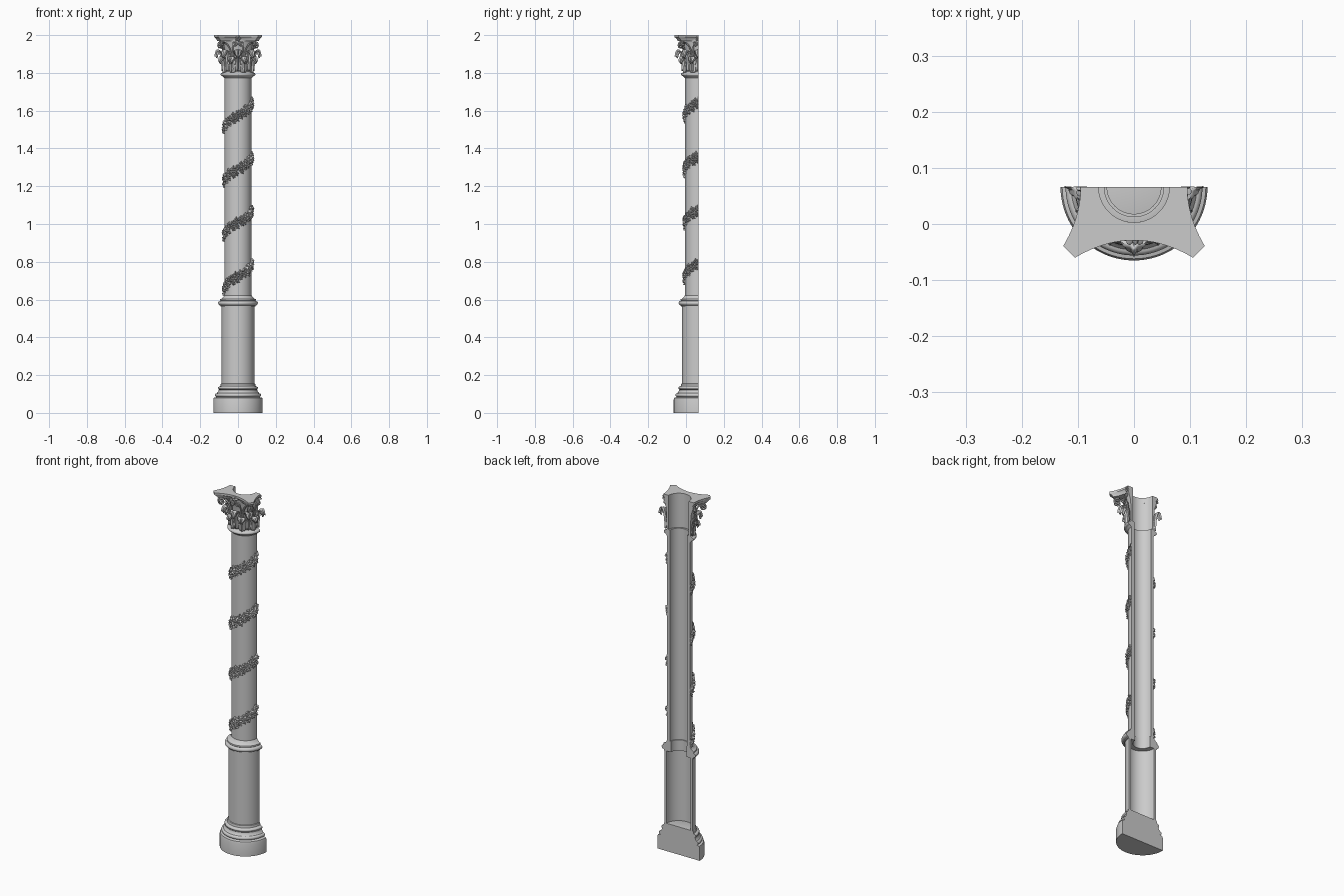
import bpy, bmesh, math, random
from math import sin, cos, pi, radians
from mathutils import Vector
from mathutils.geometry import interpolate_bezier

if "Cube" in bpy.data.objects:
    bpy.data.objects.remove(bpy.data.objects["Cube"])

random.seed(4)
AX = 0.066          # the column axis lies on the cut plane y = AX
SHAFT = 0.072


def P(a, r, z):
    """Cylindrical point, a = 0 faces the front."""
    return Vector((r * sin(a), AX - r * cos(a), z))


def finish(name, bm, clip=False, thick=0, angle=35):
    if clip:
        bmesh.ops.bisect_plane(bm, geom=bm.verts[:] + bm.edges[:] + bm.faces[:],
                               plane_co=(0, AX, 0), plane_no=(0, 1, 0), clear_outer=True)
    bmesh.ops.recalc_face_normals(bm, faces=bm.faces[:])
    me = bpy.data.meshes.new(name)
    bm.to_mesh(me)
    bm.free()
    ob = bpy.data.objects.new(name, me)
    bpy.context.collection.objects.link(ob)
    if thick:
        m = ob.modifiers.new("thickness", 'SOLIDIFY')
        m.thickness, m.offset = thick, 0
    bpy.ops.object.select_all(action='DESELECT')
    ob.select_set(True)
    bpy.context.view_layer.objects.active = ob
    bpy.ops.object.shade_smooth_by_angle(angle=radians(angle))
    return ob


def grid(bm, rows, loop=False):
    """Skin a list of point rows; loop closes every row."""
    vs = [[bm.verts.new(p) for p in row] for row in rows]
    n = len(vs[0])
    for a, b in zip(vs, vs[1:]):
        for i in range(n if loop else n - 1):
            j = (i + 1) % n
            bm.faces.new((a[i], a[j], b[j], b[i]))
    return vs


def sweep(name, rows):
    bm = bmesh.new()
    vs = grid(bm, rows, True)
    bm.faces.new(vs[0])
    bm.faces.new(vs[-1])
    return finish(name, bm)


def lathe(name, profile, n=40):
    """Half turn of a closed (r, z) section."""
    return sweep(name, [[P(-pi / 2 + pi * i / n, r, z) for r, z in profile] for i in range(n + 1)])


def bulge(r, z, rad, n=8):
    return [(r + rad * cos(t), z + rad * sin(t)) for t in [-pi / 2 + pi * i / n for i in range(n + 1)]]


# Turned parts: solid base, hollow drum, collar, shaft, neck ring and bell
lathe("base", [(0.0005, 0), (0.131, 0), (0.131, 0.07), (0.128, 0.08), (0.121, 0.082)]
      + bulge(0.112, 0.094, 0.010) + [(0.110, 0.107), (0.105, 0.112), (0.103, 0.122), (0.106, 0.125)]
      + bulge(0.099, 0.132, 0.007) + [(0.093, 0.142), (0.091, 0.154), (0.087, 0.156), (0.0005, 0.156)])
lathe("lower_drum", [(0.075, 0.15), (0.087, 0.15), (0.087, 0.57), (0.075, 0.57)])
lathe("collar", [(0.048, 0.562), (0.092, 0.562), (0.092, 0.568)] + bulge(0.093, 0.581, 0.012)
      + [(0.095, 0.595), (0.094, 0.602), (0.086, 0.605), (0.079, 0.612), (SHAFT, 0.622), (0.048, 0.622)])
lathe("shaft", [(0.053, 0.61), (SHAFT, 0.61), (SHAFT, 1.79), (0.053, 1.79)])
lathe("neck_ring", [(0.053, 1.772), (SHAFT, 1.772), (0.078, 1.778), (0.081, 1.782)]
      + bulge(0.083, 1.792, 0.009) + [(0.078, 1.804), (0.072, 1.808), (0.053, 1.808)])
lathe("capital_bell", [(0.063, 1.80), (0.073, 1.80), (0.074, 1.88), (0.079, 1.93), (0.090, 1.965),
                       (0.092, 1.978), (0.063, 1.978)])

# Abacus: concave sides, cut-off corners, round hole
side = [(0.105 * t / 12, 0.095 + 0.031 * (t / 12) ** 2) for t in range(13)]
right = [(u, v) for u, v in side] + [(v, u) for u, v in reversed(side)]
outline = [(-u, v) for u, v in reversed(right)] + right[1:]
rows = []
for u, v in outline:
    a = math.atan2(u, v)
    d = math.hypot(u, v)
    rows.append([P(a, 0.063, 1.97)] + [P(a, d * s, z) for s, z in
                ((0.88, 1.97), (0.91, 1.978), (0.95, 1.983), (0.97, 1.986), (1, 1.989), (1, 2.0))]
                + [P(a, 0.063, 2.0)])
sweep("abacus", rows)


# Acanthus leaves
def acanthus(bm, ang, path, width, lobes):
    pts = interpolate_bezier(*[Vector((r, z, 0)) for r, z in path], 25)
    out = []
    for i, p in enumerate(pts):
        t = i / 24
        w = width * (0.62 + 0.5 * sin(pi * t * 0.85)) * (1 - t ** 5 * 0.75)
        w *= 0.72 + 0.28 * abs(sin(lobes * pi * t + 0.6))
        row = []
        for j in range(9):
            s = j / 4 - 1
            r = p.x + 0.006 * (1 - abs(s)) ** 2 + 0.003 * cos(s * 3 * pi) - 0.003 * s * s
            row.append(P(ang + s * w / p.x, r, p.y - 0.012 * s * s * t))
        out.append(row)
    grid(bm, out)


bm = bmesh.new()
for d in (-67.5, -22.5, 22.5, 67.5):
    acanthus(bm, radians(d), [(0.077, 1.802), (0.078, 1.885), (0.099, 1.91), (0.104, 1.86)], 0.027, 4)
finish("lower_leaves", bm, True, 0.004)
bm = bmesh.new()
for d in (-90, -45, 0, 45, 90):
    acanthus(bm, radians(d), [(0.078, 1.81), (0.080, 1.935), (0.110, 1.945), (0.115, 1.888)], 0.025, 5)
finish("upper_leaves", bm, True, 0.004)


# Scrolls: ribbons that rise from the leaves and curl up
def ribbon(bm, pts, rad):
    rows = []
    for i, p in enumerate(pts):
        tan = (pts[min(i + 1, len(pts) - 1)] - pts[max(i - 1, 0)]).normalized()
        out = Vector((p.x, p.y - AX, 0)).normalized()
        s = tan.cross(out if abs(tan.dot(out)) < 0.9 else Vector((0, 0, 1))).normalized()
        n = s.cross(tan)
        rows.append([p + rad * (s * cos(k * pi / 3) + n * sin(k * pi / 3)) for k in range(6)])
    vs = grid(bm, rows, True)
    bm.faces.new(vs[0])
    bm.faces.new(vs[-1])


spiral = [(pi * 0.75 - i * 0.33, 0.020 * (1 - i / 30)) for i in range(27)]
bm = bmesh.new()
for c in (-45, 45):
    for k in (-1, 1):
        a = radians(c + 4 * k)
        stem = interpolate_bezier(P(a + k * 0.3, 0.082, 1.88), P(a + k * 0.27, 0.086, 1.93),
                                  P(a + k * 0.08, 0.095, 1.955), P(a, 0.124 + 0.020 * cos(pi * .75), 1.945 + 0.020 * sin(pi * .75)), 9)
        ribbon(bm, stem[:-1] + [P(a, 0.124 + r * cos(t), 1.945 + r * sin(t)) for t, r in spiral], 0.005)
finish("corner_volutes", bm, True)
bm = bmesh.new()
for c in (-90, 0, 90):
    for k in (-1, 1):
        ca = radians(c) + k * 0.17
        stem = [P(radians(c) + k * 0.34, 0.084, 1.89), P(radians(c) + k * 0.33, 0.086, 1.925)]
        ribbon(bm, stem + [P(ca - k * 0.6 * r * cos(t) / 0.09, 0.094, 1.952 + 0.6 * r * sin(t))
                           for t, r in spiral], 0.004)
finish("inner_scrolls", bm, True)


# Domed, lobed ornament laid on a cylinder (flower, leaf or berry)
def ornament(bm, a, z, r0, size, petals, height, stretch=1, turn=0, dip=0.5):
    n = petals * 4
    rings = []
    for k, h in ((0.02, dip), (0.25, 0.9 * dip + 0.2), (0.5, 1.0), (0.8, 0.8), (1.0, 0.1), (0.85, -0.25)):
        row = []
        for i in range(n):
            f = 2 * pi * i / n
            lobe = 1 + 0.28 * min(k * 1.5, 1) * cos(petals * f)
            u, v = size * k * lobe * cos(f) * stretch, size * k * lobe * sin(f)
            u, v = u * cos(turn) - v * sin(turn), u * sin(turn) + v * cos(turn)
            row.append(P(a + u / r0, r0 + height * h * (0.8 + 0.2 * cos(petals * f)), z + v))
        rings.append(row)
    vs = grid(bm, rings, True)
    bm.faces.new(vs[0])


bm = bmesh.new()
for c in (-90, 0, 90):
    ornament(bm, radians(c), 1.982, 0.092, 0.014, 5, 0.012)
finish("abacus_flowers", bm, True)

# Spiral garlands: a vine with flowers, leaves and berries
slope = 0.14 / pi
for turn, zc in enumerate((0.725, 1.01, 1.293, 1.577)):
    bm = bmesh.new()
    ribbon(bm, [P(a, SHAFT + 0.003, zc + slope * a + 0.006 * sin(a * 9))
                for a in [-1.75 + 3.5 * i / 60 for i in range(61)]], 0.005)
    for i in range(12):
        a = -1.65 + 3.3 * i / 11
        z = zc + slope * a
        ornament(bm, a, z + random.uniform(-0.008, 0.008), SHAFT + 0.001, random.uniform(0.011, 0.015),
                 5, random.uniform(0.011, 0.015), turn=random.random() * 6)
        for s in (-1, 1):
            ang = 0.35 + s * random.uniform(0.7, 1.5)
            ornament(bm, a + random.uniform(0, 0.14), z + s * random.uniform(0.014, 0.022), SHAFT + 0.001,
                     0.0085, 5, random.uniform(0.006, 0.012), 1.5, ang, 0.8)
            ornament(bm, a + 0.14, z + s * random.uniform(0.004, 0.026), SHAFT + 0.001,
                     0.005, 3, 0.010, dip=1.1)
    finish("garland_%d" % (turn + 1), bm, True)
